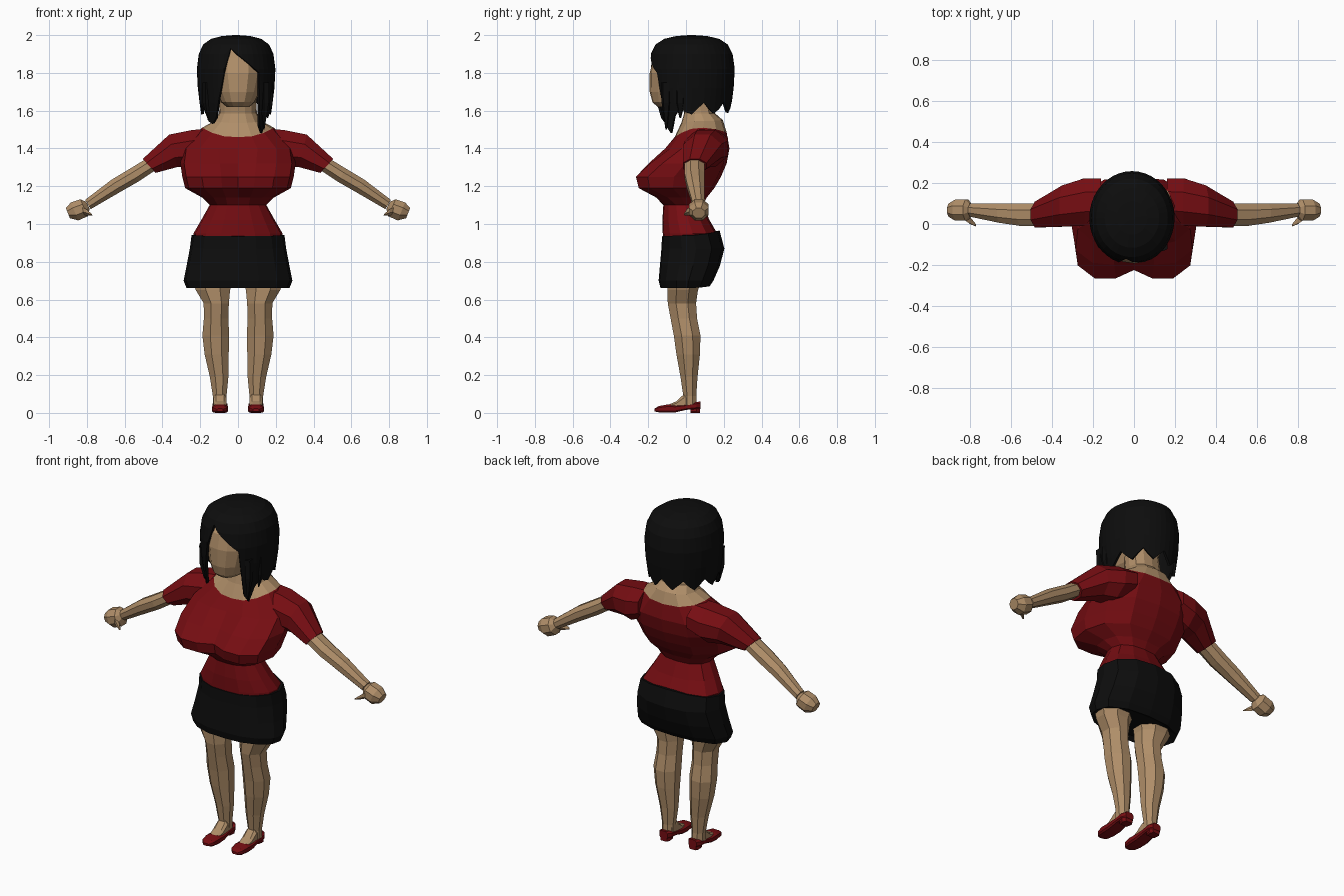
import bpy, bmesh, math
from mathutils import Vector

if "Cube" in bpy.data.objects:
    bpy.data.objects.remove(bpy.data.objects["Cube"])


def material(name, rgb):
    m = bpy.data.materials.new(name)
    m.diffuse_color = (*rgb, 1)
    m.use_nodes = True
    m.node_tree.nodes["Principled BSDF"].inputs["Base Color"].default_value = m.diffuse_color
    return m


SKIN = material("skin", (0.43, 0.27, 0.14))
RED = material("dark_red", (0.18, 0.004, 0.006))
BLACK = material("black", (0.004, 0.004, 0.004))


def loft(name, rings, mat, cap_start=True, cap_end=True):
    """Skin a list of equal-length vertex rings."""
    bm = bmesh.new()
    rows = [[bm.verts.new(p) for p in r] for r in rings]
    n = len(rows[0])
    for a, b in zip(rows, rows[1:]):
        for i in range(n):
            j = (i + 1) % n
            bm.faces.new((a[i], a[j], b[j], b[i]))
    if cap_start:
        bm.faces.new(rows[0][::-1])
    if cap_end:
        bm.faces.new(rows[-1])
    bmesh.ops.recalc_face_normals(bm, faces=bm.faces)
    me = bpy.data.meshes.new(name)
    bm.to_mesh(me)
    bm.free()
    me.materials.append(mat)
    ob = bpy.data.objects.new(name, me)
    bpy.context.collection.objects.link(ob)
    return ob


# Half outlines of the body cross-section, from front centre to back centre
BODY = [(0, -1), (.38, -.96), (.72, -.74), (.95, -.35), (1, .1), (.88, .6), (.5, .92), (0, 1)]
BUST = [(0, -.82), (.3, -1), (.65, -1), (.93, -.72), (1, -.1), (.88, .5), (.5, .92), (0, 1)]


def section(zf, hw, yf, yb, bust=0.0, zs=None, zb=None):
    """Body ring; zf, zs, zb are the heights at the front, side and back."""
    zs = zf if zs is None else zs
    zb = zf if zb is None else zb
    half = []
    for p, q in zip(BODY, BUST):
        u, v = (p[k] + (q[k] - p[k]) * bust for k in (0, 1))
        t = abs(v) ** 2
        z = zs + ((zf if v < 0 else zb) - zs) * t
        half.append((u * hw, (yf + yb) / 2 + v * (yb - yf) / 2, z))
    return half + [(-x, y, z) for x, y, z in half[-2:0:-1]]


def oval(cx, cy, z, rx, ry, n=8):
    return [(cx + rx * math.cos((i + .5) * math.tau / n),
             cy + ry * math.sin((i + .5) * math.tau / n), z) for i in range(n)]


def limb_ring(s, top, bottom, y0, y1, n=8):
    """Ring around an arm between a top and a bottom (x, z) point."""
    t, b = Vector((top[0], 0, top[1])), Vector((bottom[0], 0, bottom[1]))
    c, h = (t + b) / 2, (t - b) / 2
    out = []
    for i in range(n):
        a = (i + .5) * math.tau / n
        p = c + h * math.cos(a) * 1.06
        out.append((s * p.x, (y0 + y1) / 2 + math.sin(a) * 1.06 * (y1 - y0) / 2, p.z))
    return out


# Top: waist, bust and shoulders up to the neckline
neckline = section(1.46, .19, -.06, .215, 0, 1.51, 1.485)
loft("top", [
    section(.92, .235, -.122, .16), section(.95, .236, -.123, .165),
    section(1.02, .195, -.125, .125), section(1.10, .15, -.12, .09),
    section(1.14, .19, -.16, .11, .5), section(1.19, .28, -.25, .15, 1),
    section(1.25, .295, -.265, .185, 1), section(1.32, .305, -.20, .215, .8),
    section(1.40, .29, -.115, .23, .3), neckline], RED, cap_end=False)

# Neck and upper chest
loft("neck", [neckline, section(1.535, .125, -.025, .195, 0, 1.545, 1.55),
              section(1.585, .1, -.01, .155), section(1.70, .095, -.03, .14)], SKIN)

# Head, with a tapered chin
loft("head", [section(z, w, f, b) for z, w, f, b in (
    (1.62, .06, -.15, .05), (1.645, .09, -.178, .08), (1.70, .118, -.192, .14),
    (1.80, .145, -.192, .18), (1.88, .14, -.172, .18), (1.95, .08, -.10, .12))], SKIN)

# Skirt
loft("skirt", [
    section(.68, .24, -.11, .10), section(.66, .272, -.135, .125, 0, .66, .67),
    section(.70, .288, -.145, .145), section(.78, .272, -.138, .18),
    section(.87, .255, -.13, .203), section(.935, .246, -.127, .178, 0, .94, .965)],
    BLACK)


# Hair: a dome whose lower edge opens round the face and hangs in points
EDGE = [(-180, 1.62), (-90, 1.61), (-60, 1.60), (-45, 1.53), (-36, 1.56), (-27, 1.67),
        (-9, 1.93), (36, 1.80), (45, 1.52), (54, 1.51), (63, 1.57), (90, 1.61), (180, 1.62)]
DOME = [(1.45, .80), (1.6, .90), (1.7, .97), (1.82, 1), (1.9, .95), (1.95, .84),
        (1.98, .64), (1.995, .36), (2.0, .06)]


def interpolate(table, x):
    for (x0, y0), (x1, y1) in zip(table, table[1:]):
        if x <= x1:
            return y0 + (y1 - y0) * (x - x0) / (x1 - x0)
    return table[-1][1]


def hair_row(level):
    row = []
    for k, d in enumerate(range(-180, 180, 9)):
        low = interpolate(EDGE, d)
        if abs(d) > 50:
            low += (.03, -.005, -.03, .0)[k % 4]
        z = max(low, level) if level else low
        r = interpolate(DOME, z)
        a = math.radians(d)
        row.append((-.01 + .208 * r * math.sin(a), .03 - .228 * r * math.cos(a), z))
    return row


hair = loft("hair", [hair_row(z) for z in
                     (0, 1.64, 1.72, 1.82, 1.9, 1.95, 1.98, 1.995, 2.0)],
            BLACK, cap_start=False)
bm = bmesh.new()
bm.from_mesh(hair.data)
bmesh.ops.remove_doubles(bm, verts=bm.verts, dist=.0005)
bm.to_mesh(hair.data)
bm.free()
thick = hair.modifiers.new("thickness", "SOLIDIFY")
thick.thickness = .015
thick.offset = -1

# Loose hair strands beside the face
for name, x, y, z in (("left_strand", -.165, -.09, 1.55), ("right_strand", .145, -.105, 1.50),
                      ("right_side_strand", .165, -.03, 1.56)):
    loft(name, [oval(x, y, 1.75, .022, .03, 5), oval(x, y, 1.64, .022, .025, 5),
                oval(x * .95, y, z, .003, .004, 5)], BLACK)

for s, side in ((-1, "left"), (1, "right")):
    # Sleeve
    loft(side + "_sleeve", [
        limb_ring(s, (.16, 1.505), (.16, 1.34), .0, .225),
        limb_ring(s, (.24, 1.50), (.25, 1.30), -.01, .225),
        limb_ring(s, (.365, 1.475), (.32, 1.30), -.015, .19),
        limb_ring(s, (.505, 1.345), (.435, 1.27), -.018, .11)], RED)
    # Forearm
    loft(side + "_arm", [
        limb_ring(s, (.48, 1.35), (.435, 1.285), -.01, .10),
        limb_ring(s, (.57, 1.295), (.53, 1.222), -.01, .10),
        limb_ring(s, (.67, 1.235), (.63, 1.165), .005, .10),
        limb_ring(s, (.81, 1.128), (.78, 1.078), .035, .10)], SKIN)
    # Closed hand and thumb
    loft(side + "_hand", [
        limb_ring(s, (.805, 1.118), (.785, 1.08), .045, .095),
        limb_ring(s, (.835, 1.132), (.795, 1.04), .015, .12),
        limb_ring(s, (.885, 1.115), (.845, 1.018), .015, .12),
        limb_ring(s, (.912, 1.085), (.890, 1.03), .035, .10)], SKIN)
    loft(side + "_thumb", [
        limb_ring(s, (.84, 1.095), (.82, 1.05), .02, .06, 5),
        limb_ring(s, (.81, 1.085), (.795, 1.045), .0, .035, 5),
        limb_ring(s, (.775, 1.055), (.77, 1.045), -.012, .0, 5)], SKIN)
    # Leg: outer x, inner x, front y, back y at each height
    loft(side + "_leg", [oval(s * (o + i) / 2, (f + b) / 2, z, (o - i) * .53, (b - f) * .53)
                         for z, o, i, f, b in (
        (.72, .25, .02, -.10, .09), (.65, .225, .04, -.10, .065),
        (.58, .183, .047, -.098, .055), (.50, .182, .05, -.083, .06),
        (.41, .19, .045, -.066, .078), (.31, .178, .048, -.052, .075),
        (.19, .15, .05, -.03, .062), (.09, .134, .06, -.015, .055),
        (.03, .134, .06, -.02, .06))], SKIN)

    # Foot and shoe, lofted along y with an eight-sided outline
    def foot_ring(y, hw, z0, z1):
        return [(x + s * .095, y, z) for x, _, z in
                [(u * hw, 0, (z0 + z1) / 2 + v * (z1 - z0) / 2) for u, v in (
                    (1, -.6), (.8, -1), (-.8, -1), (-1, -.6),
                    (-1, .5), (-.6, 1), (.6, 1), (1, .5))]]
    loft(side + "_foot", [foot_ring(*r) for r in (
        (-.10, .028, .015, .04), (-.05, .034, .02, .062),
        (-.01, .034, .02, .10), (.04, .03, .02, .09))], SKIN)
    loft(side + "_shoe", [foot_ring(*r) for r in (
        (-.167, .016, .008, .022), (-.145, .036, .003, .036), (-.10, .043, .001, .044),
        (-.055, .043, .003, .042), (.0, .039, .016, .046), (.055, .039, .02, .058),
        (.076, .026, .02, .06))], RED)
    # Heel
    loft(side + "_heel", [foot_ring(*r) for r in (
        (.025, .028, .0, .035), (.055, .034, .0, .035), (.074, .022, .0, .035))], RED)
